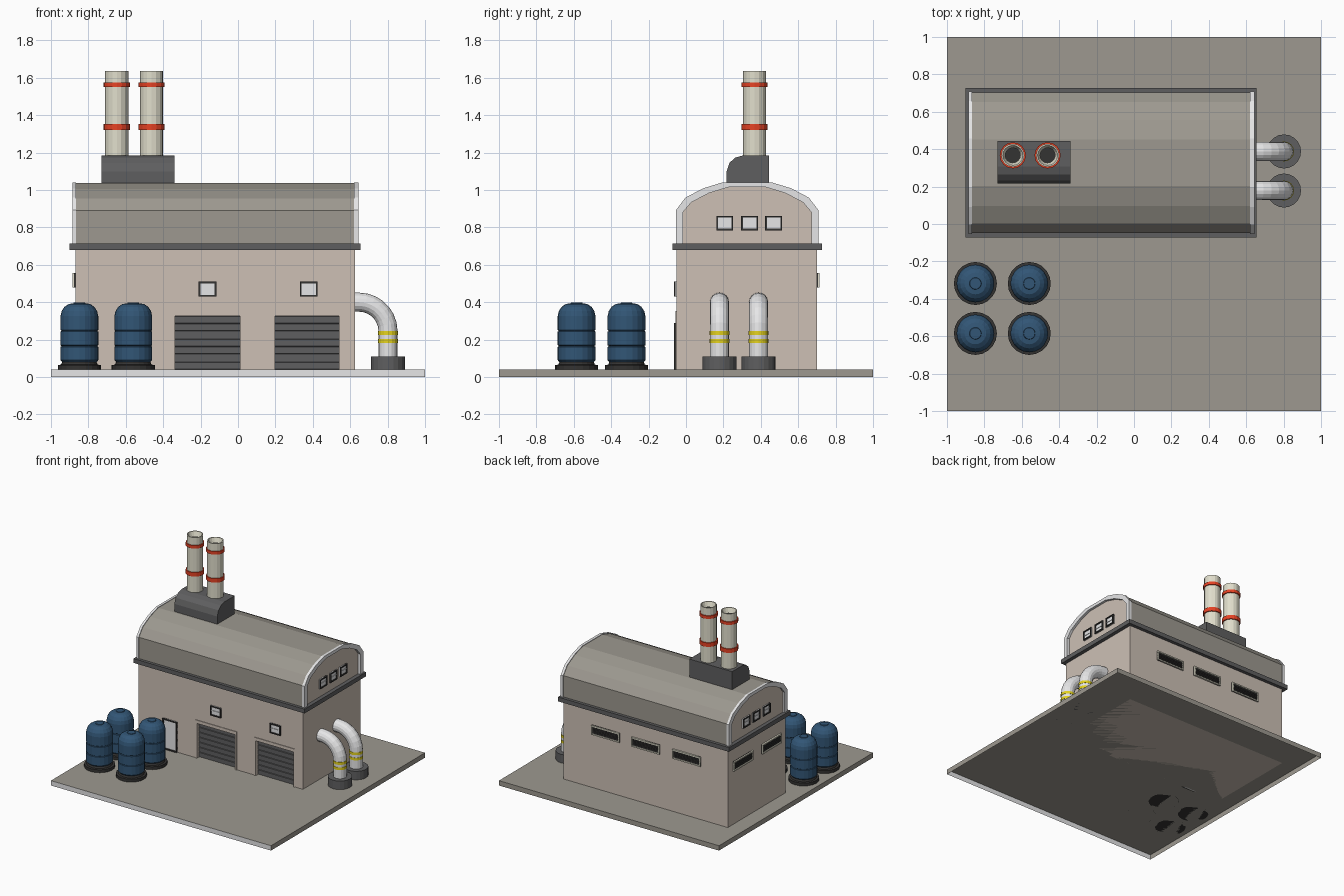
import bpy, bmesh, math
from mathutils import Vector

if "Cube" in bpy.data.objects:
    bpy.data.objects.remove(bpy.data.objects["Cube"])


def mat(name, r, g, b):
    m = bpy.data.materials.new(name)
    lin = [((c / 255 + 0.055) / 1.055) ** 2.4 for c in (r, g, b)]
    m.diffuse_color = (*lin, 1)
    m.use_nodes = True
    m.node_tree.nodes["Principled BSDF"].inputs["Base Color"].default_value = m.diffuse_color
    return m


WALL = mat("warm_beige", 205, 192, 181)
STONE = mat("stone_grey", 157, 153, 144)
DARK = mat("dark_grey", 95, 95, 96)
BLACK = mat("near_black", 52, 51, 50)
WHITE = mat("light_grey", 231, 231, 232)
BLUE = mat("tank_blue", 50, 86, 118)
RED = mat("band_red", 230, 66, 36)
CREAM = mat("chimney_cream", 225, 222, 204)
YELLOW = mat("band_yellow", 228, 210, 30)


def finish(name, bm, mats, loc=(0, 0, 0), rot=0):
    bmesh.ops.recalc_face_normals(bm, faces=bm.faces[:])
    me = bpy.data.meshes.new(name)
    bm.to_mesh(me)
    bm.free()
    for m in mats:
        me.materials.append(m)
    ob = bpy.data.objects.new(name, me)
    ob.location = loc
    ob.rotation_euler.z = rot
    bpy.context.collection.objects.link(ob)
    return ob


def add_box(bm, x0, x1, y0, y1, z0, z1, mi=0):
    g = bmesh.ops.create_cube(bm, size=1)
    for v in g["verts"]:
        v.co = Vector((x0 if v.co.x < 0 else x1, y0 if v.co.y < 0 else y1, z0 if v.co.z < 0 else z1))
    for f in {f for v in g["verts"] for f in v.link_faces}:
        f.material_index = mi


def box(name, m, *d):
    bm = bmesh.new()
    add_box(bm, *d)
    return finish(name, bm, [m])


def extrude_x(name, prof, x0, x1, mats, cap_mi=0):
    """Closed (y, z) profile swept along x."""
    bm = bmesh.new()
    a, b = [[bm.verts.new((x, y, z)) for y, z in prof] for x in (x0, x1)]
    for vs in (a, b):
        bm.faces.new(vs).material_index = cap_mi
    n = len(prof)
    for i in range(n):
        j = (i + 1) % n
        bm.faces.new((a[i], a[j], b[j], b[i]))
    return finish(name, bm, mats)


def lathe(name, prof, mats, loc, segs=16):
    """Open profile of (radius, z, material of the band that follows), capped at both ends."""
    bm = bmesh.new()
    rings = [[bm.verts.new((r * math.cos(t), r * math.sin(t), z))
              for t in [2 * math.pi * k / segs for k in range(segs)]] for r, z, _ in prof]
    for i in range(len(rings) - 1):
        a, b = rings[i], rings[i + 1]
        for k in range(segs):
            j = (k + 1) % segs
            bm.faces.new((a[k], a[j], b[j], b[k])).material_index = prof[i][2]
    bm.faces.new(rings[0]).material_index = prof[0][2]
    bm.faces.new(rings[-1]).material_index = prof[-1][2]
    return finish(name, bm, mats, loc)


def framed(name, loc, rot, w, h, frame, fill, rows, bar):
    """Wall opening facing -y before rotation: frame bars, fill plate and cross slats."""
    bm = bmesh.new()
    w, h, d = w / 2, h / 2, 0.014
    add_box(bm, -w, w, -0.006, 0.005, -h, h, 1)
    add_box(bm, -w, -w + bar, -d, 0, -h, h)
    add_box(bm, w - bar, w, -d, 0, -h, h)
    add_box(bm, -w + bar, w - bar, -d, 0, -h, -h + bar)
    add_box(bm, -w + bar, w - bar, -d, 0, h - bar, h)
    for i in range(rows):
        z = -h + bar + (i + 1) * 2 * (h - bar) / (rows + 1)
        add_box(bm, -w + bar, w - bar, -0.010, 0, z - 0.003, z + 0.003, 1)
    return finish(name, bm, [frame, fill], loc, rot)


# ground slab, open underneath, with a light front edge
bm = bmesh.new()
add_box(bm, -1, 1, -1, 1, 0, 0.04)
bmesh.ops.recalc_face_normals(bm, faces=bm.faces[:])
for f in bm.faces[:]:
    if f.normal.y < -0.5:
        f.material_index = 1
bmesh.ops.delete(bm, geom=[f for f in bm.faces if f.normal.z < -0.5], context="FACES")
finish("ground_slab", bm, [STONE, WHITE])

# main walls, with two recessed garage openings
walls = box("walls", WALL, -0.87, 0.625, -0.05, 0.70, 0.04, 0.69)
DOORS = ((-0.35, 0.025), (0.185, 0.555))
JAMB, DOOR_TOP, FRAME_TOP = 0.014, 0.327, 0.353
cutters = []
for x0, x1 in DOORS:
    c = box("door_cutter", WALL, x0 + JAMB, x1 - JAMB, -0.1, -0.015, 0.0, DOOR_TOP)
    c.hide_render = True
    mod = walls.modifiers.new("opening", "BOOLEAN")
    mod.operation, mod.solver, mod.object = "DIFFERENCE", "EXACT", c
    cutters.append(c)
bpy.context.view_layer.update()
cut_mesh = bpy.data.meshes.new_from_object(walls.evaluated_get(bpy.context.evaluated_depsgraph_get()))
walls.modifiers.clear()
walls.data = cut_mesh
for c in cutters:
    bpy.data.objects.remove(c)

# slatted garage doors and their surrounds
for i, (x0, x1) in enumerate(DOORS):
    prof = [(-0.012, 0.04)]
    step = 0.287 / 7
    for k in range(7):
        z = 0.04 + k * step
        prof += [(-0.020, z + 0.001), (-0.026, z + 0.003), (-0.026, z + step - 0.003), (-0.020, z + step - 0.001)]
    prof.append((-0.012, DOOR_TOP))
    extrude_x(f"garage_door_{i + 1}", prof, x0 + JAMB, x1 - JAMB, [DARK])
    bm = bmesh.new()
    add_box(bm, x0, x0 + JAMB, -0.055, -0.045, 0.04, FRAME_TOP)
    add_box(bm, x1 - JAMB, x1, -0.055, -0.045, 0.04, FRAME_TOP)
    add_box(bm, x0 + JAMB, x1 - JAMB, -0.055, -0.045, DOOR_TOP, FRAME_TOP)
    finish(f"garage_frame_{i + 1}", bm, [WALL])

# side entrance door and front windows
framed("entrance_door", (-0.58, -0.05, 0.165), 0, 0.13, 0.25, BLACK, WHITE, 0, 0.010)
for i, x in enumerate((-0.163, 0.378)):
    framed(f"front_window_{i + 1}", (x, -0.05, 0.47), 0, 0.095, 0.08, BLACK, WHITE, 1, 0.009)

# louvred vents on the back and left walls
for i, x in enumerate((0.236, -0.127, -0.5)):
    framed(f"back_vent_{i + 1}", (x, 0.70, 0.517), math.pi, 0.255, 0.077, CREAM, BLACK, 4, 0.010)
for i, y in enumerate((0.14, 0.51)):
    framed(f"left_vent_{i + 1}", (-0.87, y, 0.517), -math.pi / 2, 0.25, 0.077, CREAM, BLACK, 4, 0.010)

# cornice band
box("cornice", DARK, -0.90, 0.655, -0.072, 0.727, 0.68, 0.715)


# vaulted roof with gable ends and light rims
def arch(s, dz):
    half = [(0.375, 0.70), (0.375, 0.89), (0.325, 0.955), (0.23, 1.005), (0.125, 1.037)]
    half = [(y - s if i < 2 else y - s * 0.8, z - (dz if i > 1 else dz * 0.4 if i else 0))
            for i, (y, z) in enumerate(half)]
    return [(0.327 - y, z) for y, z in half] + [(0.327 + y, z) for y, z in reversed(half)]


extrude_x("roof", arch(0, 0), -0.87, 0.623, [STONE, WALL], 1)
outer, inner = arch(-0.006, -0.004), arch(0.032, 0.022)
for side, x0, x1 in (("left", -0.886, -0.866), ("right", 0.621, 0.643)):
    extrude_x(f"roof_rim_{side}", outer + inner[::-1], x0, x1, [WHITE])

# gable windows on both ends
for i, y in enumerate((0.207, 0.34, 0.468)):
    framed(f"gable_window_right_{i + 1}", (0.623, y, 0.823), math.pi / 2, 0.09, 0.077, BLACK, WHITE, 1, 0.009)
    framed(f"gable_window_left_{i + 1}", (-0.87, y, 0.823), -math.pi / 2, 0.09, 0.077, BLACK, WHITE, 1, 0.009)

# chimney plinth and two banded, hollow chimneys
extrude_x("chimney_plinth", [(0.217, 1.0), (0.217, 1.10), (0.232, 1.145), (0.264, 1.173), (0.307, 1.185),
                             (0.443, 1.185), (0.443, 1.0)], -0.73, -0.34, [DARK])
for i, x in enumerate((-0.648, -0.462)):
    prof = [(0.062, 1.17, 0), (0.062, 1.32, 1), (0.070, 1.32, 1), (0.070, 1.353, 1), (0.062, 1.353, 0),
            (0.062, 1.55, 1), (0.070, 1.55, 1), (0.070, 1.575, 1), (0.062, 1.575, 0),
            (0.062, 1.637, 0), (0.054, 1.637, 0), (0.040, 1.60, 2), (0.040, 1.50, 2)]
    lathe(f"chimney_{i + 1}", prof, [CREAM, RED, BLACK], (x, 0.367, 0))

# bent pipes with yellow bands and round footings
for i, y in enumerate((0.179, 0.388)):
    lathe(f"pipe_footing_{i + 1}", [(0.091, 0.04, 0), (0.091, 0.11, 0)], [DARK], (0.802, y, 0), 20)
    path = [(0.802, 0.10), (0.802, 0.245)]
    path += [(0.647 + 0.155 * math.cos(a), 0.245 + 0.155 * math.sin(a))
             for a in [math.pi / 2 * k / 7 for k in range(1, 8)]] + [(0.60, 0.40)]
    tilts = [0, 0] + [math.pi / 2 * k / 7 for k in range(1, 8)] + [math.pi / 2]
    bm = bmesh.new()
    prev = None
    for (px, pz), a in zip(path, tilts):
        ring = []
        for k in range(16):
            t = 2 * math.pi * k / 16
            u = 0.051 * math.cos(t)
            ring.append(bm.verts.new((px + u * math.cos(a), y + 0.051 * math.sin(t), pz + u * math.sin(a))))
        if prev:
            for k in range(16):
                j = (k + 1) % 16
                bm.faces.new((prev[k], prev[j], ring[j], ring[k]))
        prev = ring
    finish(f"bent_pipe_{i + 1}", bm, [WHITE])
    for k, z in enumerate((0.182, 0.225)):
        lathe(f"pipe_band_{i + 1}_{k + 1}", [(0.0535, z, 0), (0.0535, z + 0.021, 0)], [YELLOW], (0.802, y, 0))

# four domed storage tanks
for i, (x, y) in enumerate([(x, y) for x in (-0.848, -0.56) for y in (-0.318, -0.585)]):
    prof = [(0.115, 0.04, 0), (0.115, 0.064, 0), (0.098, 0.066, 0), (0.092, 0.080, 1), (0.101, 0.09, 1),
            (0.101, 0.161, 1), (0.097, 0.164, 1), (0.097, 0.167, 1), (0.101, 0.170, 1),
            (0.101, 0.242, 1), (0.097, 0.245, 1), (0.097, 0.248, 1), (0.101, 0.251, 1),
            (0.101, 0.325, 1), (0.095, 0.352, 1), (0.080, 0.375, 1), (0.058, 0.390, 1),
            (0.032, 0.394, 1), (0.030, 0.398, 1)]
    lathe(f"storage_tank_{i + 1}", prof, [BLACK, BLUE], (x, y, 0), 20)
